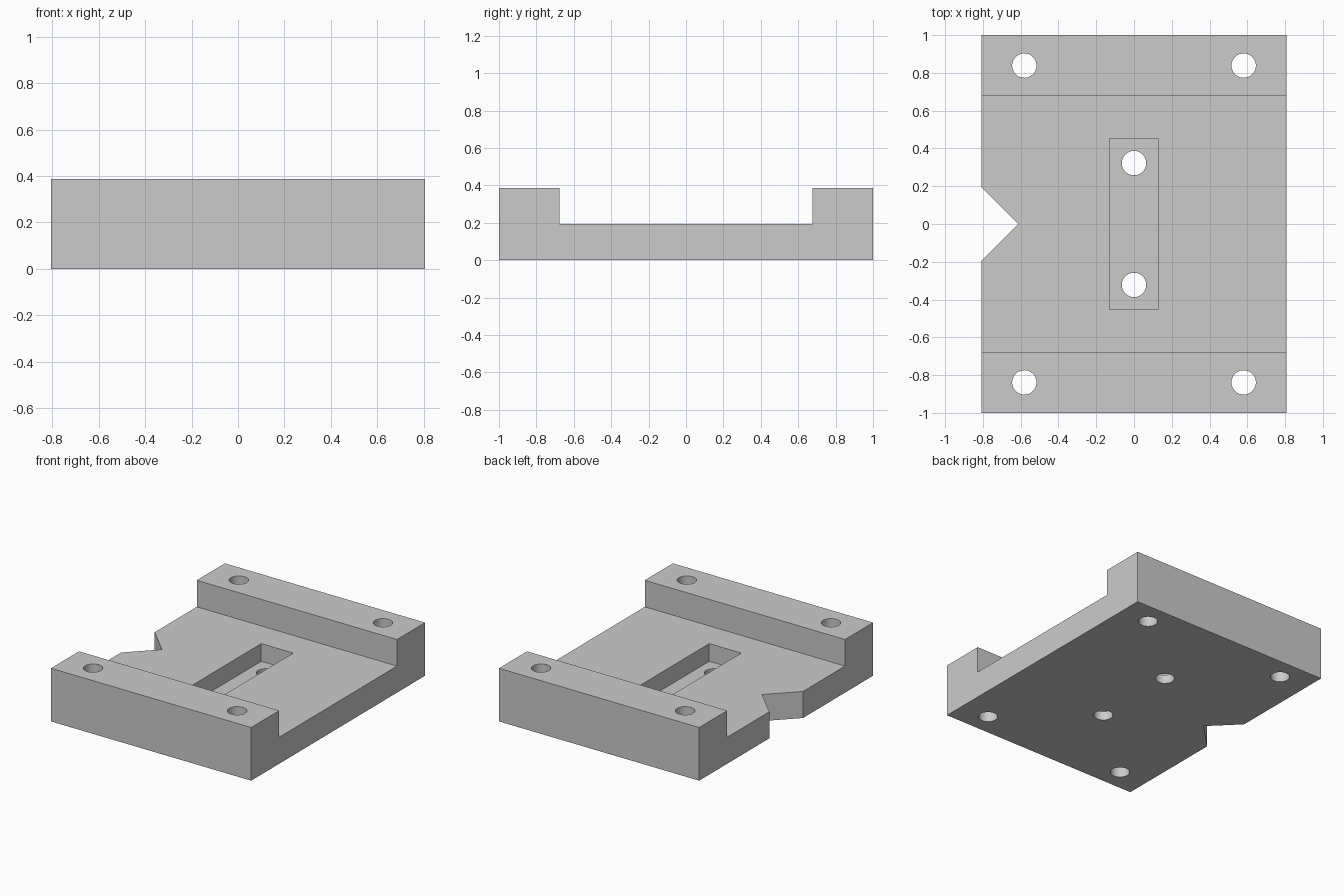
import bpy, bmesh, math

U = 2 / 31          # one design unit
HALF_X = 12.5 * U

default = bpy.data.objects.get("Cube")
if default:
    bpy.data.objects.remove(default, do_unlink=True)

grey = bpy.data.materials.new("machined_grey")
grey.use_nodes = True
grey.diffuse_color = (0.6, 0.6, 0.6, 1)
grey.node_tree.nodes["Principled BSDF"].inputs["Base Color"].default_value = (0.6, 0.6, 0.6, 1)


def prism(name, points, direction):
    """Extrude a closed outline of 3D points along a direction."""
    bm = bmesh.new()
    face = bm.faces.new([bm.verts.new(p) for p in points])
    moved = bmesh.ops.extrude_face_region(bm, geom=[face])["geom"]
    bmesh.ops.translate(bm, vec=direction, verts=[v for v in moved if isinstance(v, bmesh.types.BMVert)])
    bmesh.ops.recalc_face_normals(bm, faces=bm.faces)
    mesh = bpy.data.meshes.new(name)
    bm.to_mesh(mesh)
    bm.free()
    mesh.materials.append(grey)
    obj = bpy.data.objects.new(name, mesh)
    bpy.context.collection.objects.link(obj)
    return obj


def cut(target, cutter):
    """Subtract the cutter, then discard it."""
    cutter.hide_render = True
    mod = target.modifiers.new("cut", "BOOLEAN")
    mod.operation, mod.solver, mod.object = "DIFFERENCE", "EXACT", cutter
    bpy.context.view_layer.objects.active = target
    bpy.ops.object.modifier_apply(modifier=mod.name)
    bpy.data.objects.remove(cutter, do_unlink=True)


def hole(x, y, radius=U):
    """Upright round cutter through the whole plate."""
    ring = [(x + radius * math.cos(a), y + radius * math.sin(a), -U)
            for a in (math.tau * i / 48 for i in range(48))]
    return prism("hole_cutter", ring, (0, 0, 8 * U))


# Channel-shaped plate with a raised rail along the front and back
side = [(1, 0), (1, 6 * U), (10.5 * U, 6 * U), (10.5 * U, 3 * U)]
profile = side + [(-y, z) for y, z in reversed(side)]
plate = prism("mounting_plate", [(-HALF_X, y, z) for y, z in profile], (2 * HALF_X, 0, 0))

# V notch in the right edge
notch = [(-HALF_X - U, -4 * U, -U), (-HALF_X + 3 * U, 0, -U), (-HALF_X - U, 4 * U, -U)]
cut(plate, prism("notch_cutter", notch, (0, 0, 8 * U)))

# Central pocket
pocket = [(sx * 2 * U, sy * 7 * U, U) for sx, sy in ((-1, -1), (1, -1), (1, 1), (-1, 1))]
cut(plate, prism("pocket_cutter", pocket, (0, 0, 4 * U)))

# Bolt holes in the rails and the pocket floor
for sy in (-1, 1):
    cut(plate, hole(0, sy * 5 * U))
    for sx in (-1, 1):
        cut(plate, hole(sx * 9 * U, sy * 13 * U))

# Smooth hole walls, sharp edges elsewhere
bpy.ops.object.select_all(action="DESELECT")
plate.select_set(True)
bpy.context.view_layer.objects.active = plate
bpy.ops.object.shade_smooth_by_angle(angle=math.radians(30))
